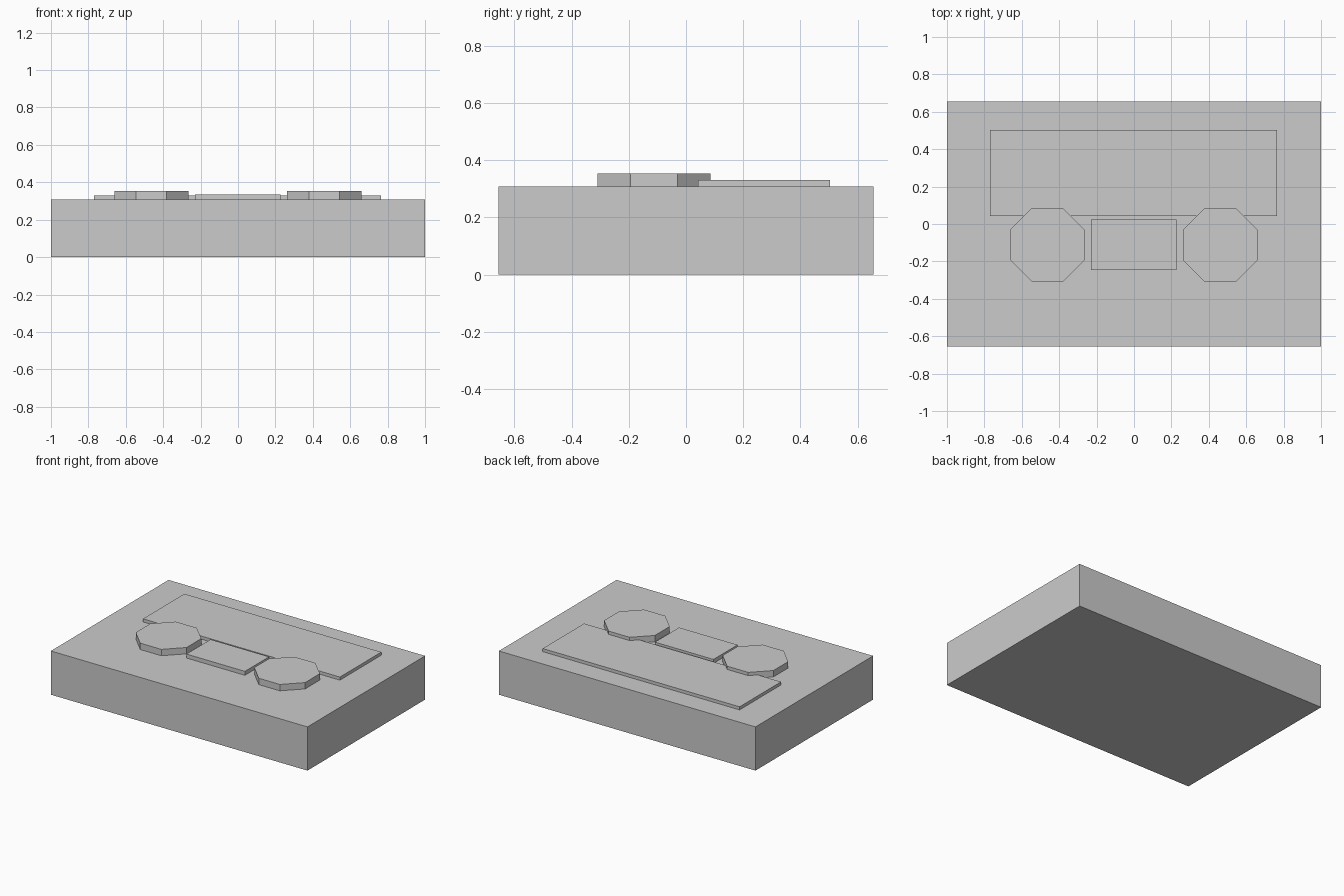
import bpy, math

if "Cube" in bpy.data.objects:
    bpy.data.objects.remove(bpy.data.objects["Cube"])

grey = bpy.data.materials.new("light grey")
grey.diffuse_color = (0.6, 0.6, 0.6, 1)
grey.use_nodes = True
grey.node_tree.nodes["Principled BSDF"].inputs["Base Color"].default_value = grey.diffuse_color

BODY_TOP = 0.308


def finish(name):
    ob = bpy.context.object
    ob.name = name
    ob.data.materials.append(grey)
    return ob


def box(name, x0, x1, y0, y1, z0, z1):
    bpy.ops.mesh.primitive_cube_add(
        size=1, location=((x0 + x1) / 2, (y0 + y1) / 2, (z0 + z1) / 2))
    ob = finish(name)
    ob.scale = (x1 - x0, y1 - y0, z1 - z0)
    bpy.ops.object.transform_apply(location=False, rotation=False, scale=True)
    return ob


# Main slab
box("body", -1, 1, -0.655, 0.655, 0, BODY_TOP)
# Wide thin plate towards the back
box("back_panel", -0.77, 0.765, 0.042, 0.503, BODY_TOP, 0.33)
# Small plate between the knobs
box("centre_panel", -0.23, 0.226, -0.246, 0.023, BODY_TOP, 0.336)

# Octagonal knobs with flat sides facing the axes
apothem = 0.198
for name, x in (("left_knob", -0.463), ("right_knob", 0.461)):
    bpy.ops.mesh.primitive_cylinder_add(
        vertices=8, radius=apothem / math.cos(math.pi / 8),
        depth=0.353 - BODY_TOP, location=(x, -0.112, (0.353 + BODY_TOP) / 2),
        rotation=(0, 0, math.pi / 8))
    finish(name)
